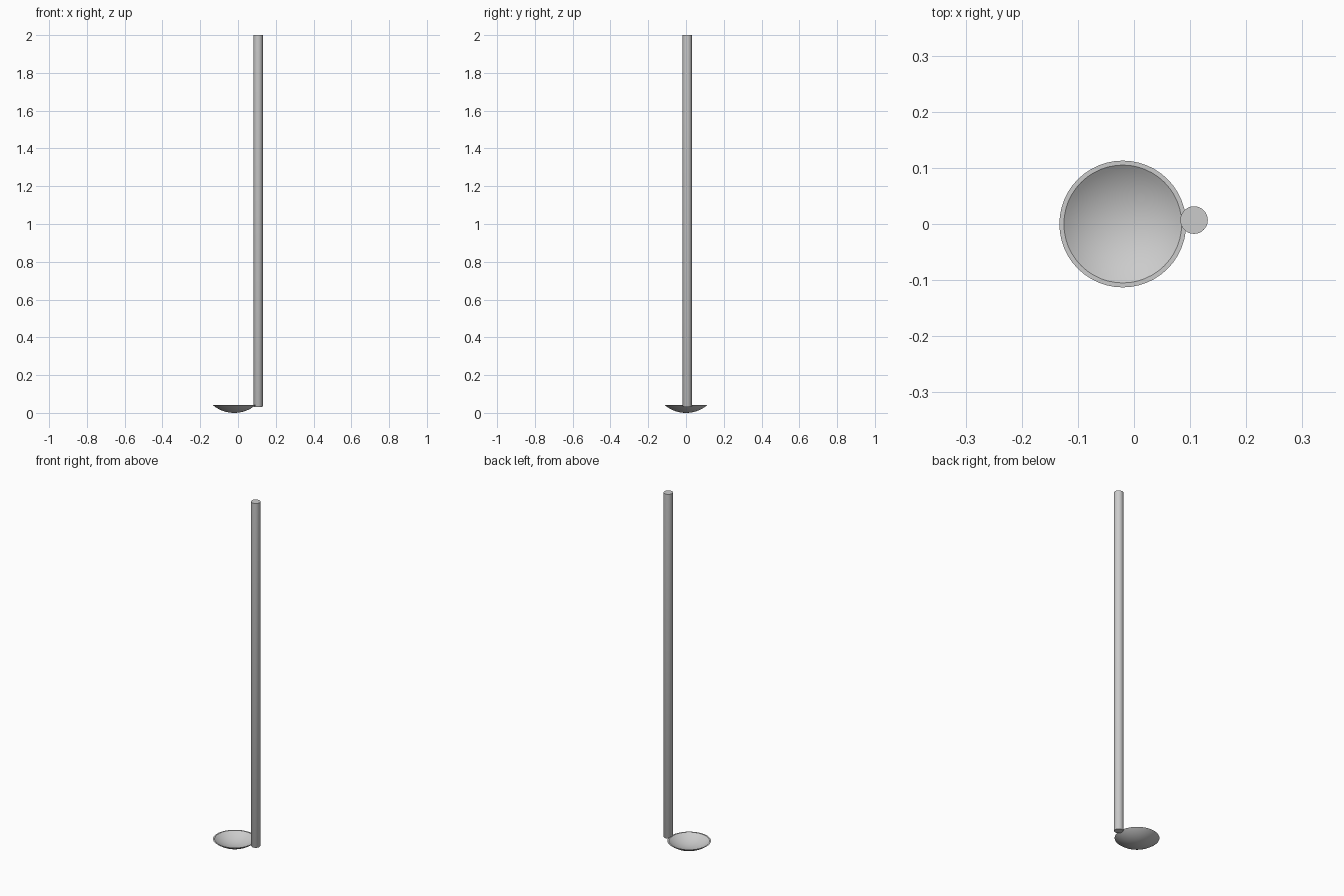
import bpy, bmesh
from math import sqrt, pi, sin, cos, asin

if "Cube" in bpy.data.objects:
    bpy.data.objects.remove(bpy.data.objects["Cube"])

SEG = 48


def arc(radius, z_low, z_top, steps=12):
    """Profile of a spherical cap, from its lowest point up to the rim."""
    d = z_top - z_low
    R = (radius**2 + d**2) / (2 * d)
    a = asin(radius / R)
    return [(R * sin(a * i / steps), z_low + R - R * cos(a * i / steps))
            for i in range(steps + 1)]


def lathe(name, profile, loc):
    """Spin a closed-on-axis profile into a smooth solid."""
    bm = bmesh.new()
    vs = [bm.verts.new((r, 0, z)) for r, z in profile]
    es = [bm.edges.new(p) for p in zip(vs, vs[1:])]
    bmesh.ops.spin(bm, geom=vs + es, cent=(0, 0, 0), axis=(0, 0, 1),
                   angle=2 * pi, steps=SEG)
    bmesh.ops.remove_doubles(bm, verts=bm.verts, dist=0.00005)
    bmesh.ops.recalc_face_normals(bm, faces=bm.faces)
    me = bpy.data.meshes.new(name)
    bm.to_mesh(me)
    bm.free()
    ob = bpy.data.objects.new(name, me)
    ob.location = loc
    bpy.context.collection.objects.link(ob)
    bpy.ops.object.select_all(action='DESELECT')
    ob.select_set(True)
    bpy.context.view_layer.objects.active = ob
    bpy.ops.object.shade_smooth_by_angle(angle=0.6)
    return ob


# Shallow bowl: outer cap, flat rim, inner cap
lathe("bowl", arc(0.113, 0.0, 0.041) + arc(0.105, 0.006, 0.041)[::-1],
      (-0.02, 0, 0))

# Long straight handle standing at the bowl's edge
lathe("handle", [(0, 0.032), (0.022, 0.032), (0.0245, 0.036),
                 (0.0245, 2.0), (0, 2.0)], (0.107, 0.007, 0))
